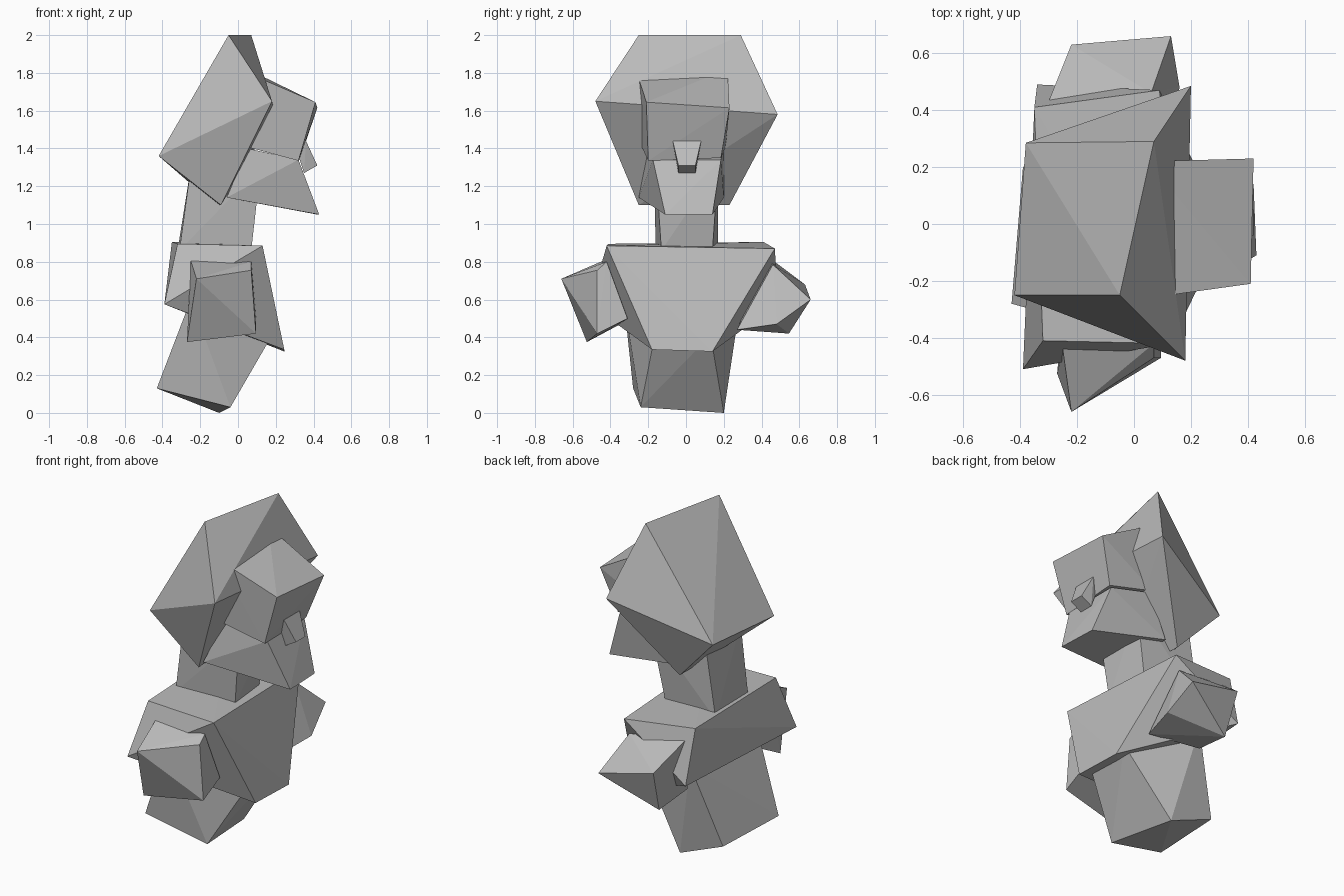
import bpy
import bmesh

# Remove the default cube only
default_cube = bpy.data.objects.get("Cube")
if default_cube:
    bpy.data.objects.remove(default_cube, do_unlink=True)

# One plain grey for the whole bust
grey = bpy.data.materials.new("plain grey")
grey.use_nodes = True
colour = (0.5, 0.5, 0.5, 1.0)
grey.diffuse_color = colour
shader = next(n for n in grey.node_tree.nodes if n.type == "BSDF_PRINCIPLED")
shader.inputs["Base Color"].default_value = colour


def corner(x, z, y_right, y_left, dx=0, dz=0):
    """One edge of a block, running across y.
    dx and dz skew the far (+y) end of the edge."""
    return [(x, y_right, z), (x + dx, y_left, z + dz)]


def block(name, *corners):
    """Faceted convex block spanned by its crosswise edges."""
    bm = bmesh.new()
    for edge in corners:
        for point in edge:
            bm.verts.new(point)
    bmesh.ops.convex_hull(bm, input=list(bm.verts))
    loose = [v for v in bm.verts if not v.link_faces]
    bmesh.ops.delete(bm, geom=loose, context="VERTS")
    bmesh.ops.recalc_face_normals(bm, faces=list(bm.faces))
    mesh = bpy.data.meshes.new(name)
    bm.to_mesh(mesh)
    bm.free()
    mesh.materials.append(grey)
    obj = bpy.data.objects.new(name, mesh)
    bpy.context.scene.collection.objects.link(obj)
    return obj


# Head: the face looks toward +x
block(
    "skull",
    corner(-.42, 1.36, -.25, .285, dx=.04, dz=.015),   # back
    corner(-.05, 2, -.25, .29, dx=.12),                # crown
    corner(.18, 1.65, -.48, .485, dx=.02, dz=-.07),    # temples
    corner(-.09, 1.1, -.25, .23, dx=-.03),             # nape
)
block(
    "upper_face",
    corner(.05, 1.8, -.26, .22, dz=.02),               # forehead, inside the skull
    corner(.41, 1.645, -.21, .23, dx=.01, dz=-.03),    # brow
    corner(.32, 1.335, -.2, .185, dx=.01, dz=.015),    # under the nose
    corner(.04, 1.41, -.235, .21),                     # cheek, inside the skull
)
block(
    "jaw",
    corner(.05, 1.4, -.2, .2),
    corner(.32, 1.34, -.175, .185),
    corner(.43, 1.05, -.11, .14, dx=-.01),             # chin
    corner(-.06, 1.14, -.25, .2),
)
block(
    "nose",
    corner(.3, 1.42, -.05, .06),
    corner(.36, 1.44, -.07, .08),                      # bridge
    corner(.42, 1.31, -.04, .05),                      # tip
    corner(.35, 1.27, -.04, .05),
)
block(
    "neck",
    corner(-.25, 1.3, -.17, .17),
    corner(.12, 1.3, -.16, .17),
    corner(.07, .86, -.13, .14, dx=-.03),
    corner(-.31, .86, -.16, .17, dx=-.01),
)

# Torso
block(
    "chest",
    corner(-.32, .895, -.41, .41, dx=-.03, dz=.01),    # upper back
    corner(.13, .885, -.42, .47, dx=-.04, dz=-.015),   # collar
    corner(.245, .335, -.18, .14, dz=-.01),            # lower front
    corner(-.39, .575, -.51, .49, dx=.05, dz=.005),    # lower back
)
block(
    "abdomen",
    corner(-.25, .6, -.33, .29, dx=.02),               # back, inside the chest
    corner(.18, .41, -.165, .13),                      # front, inside the chest
    corner(-.04, .03, -.24, .2, dx=-.06, dz=-.03),     # base front
    corner(-.43, .13, -.28, .2, dx=.04, dz=-.015),     # base back
)

# Arm stumps: each edge runs between the outer end and the chest
block(
    "right_arm_stump",
    corner(-.22, .71, -.66, -.44, dx=-.03, dz=.095),
    corner(.07, .755, -.47, -.42, dz=.045),
    corner(.095, .42, -.47, -.31, dz=.08),
    corner(-.27, .375, -.525, -.3, dx=.02, dz=.12),
)
block(
    "left_arm_stump",
    corner(-.3, .83, .43, .63, dx=.08, dz=-.15),
    corner(.06, .785, .46, .66, dx=.07, dz=-.185),
    corner(.12, .44, .27, .48, dx=.04, dz=.03),
    corner(-.22, .46, .3, .545, dx=.02, dz=-.04),
)
